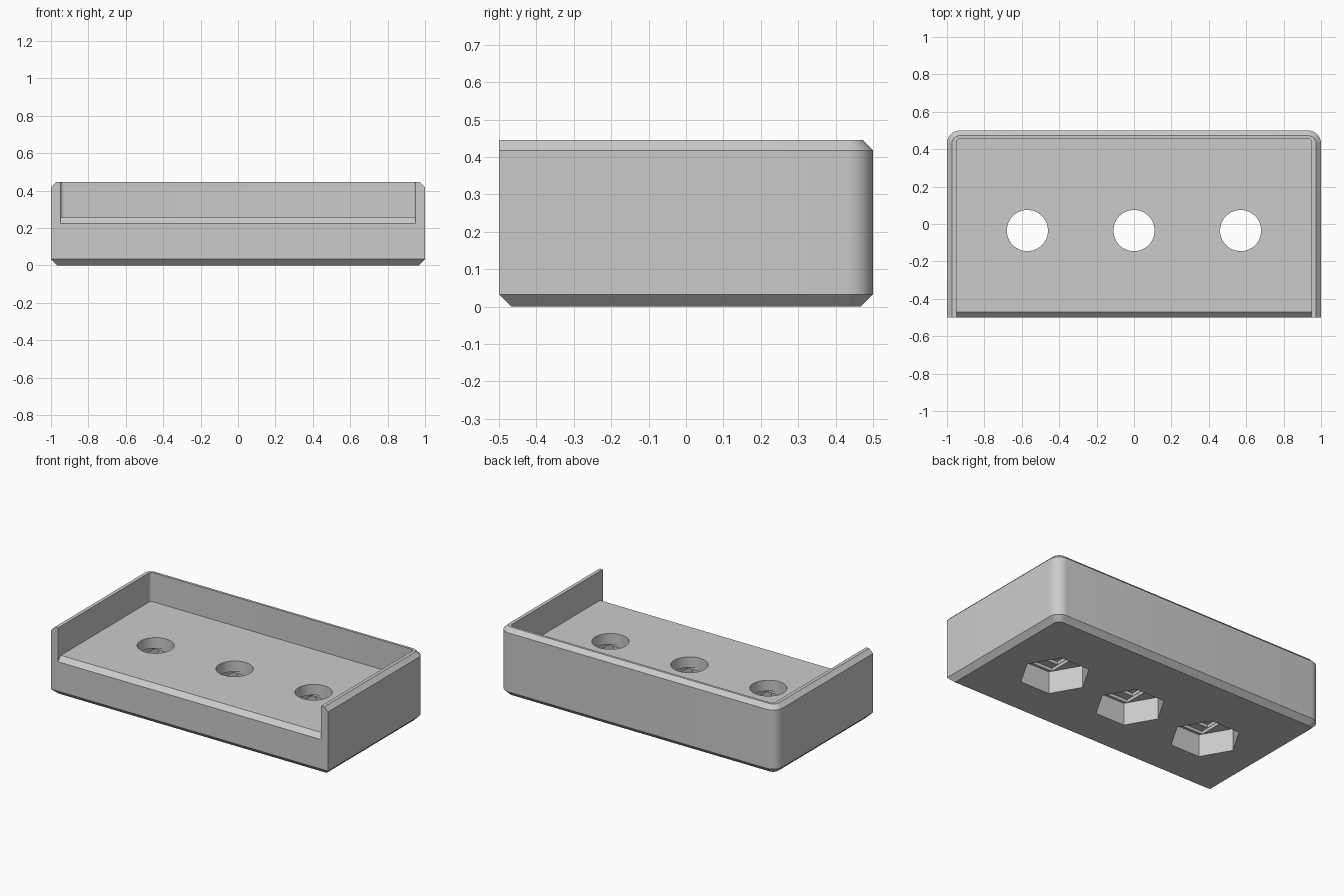
import bpy
import bmesh
import math

cube = bpy.data.objects.get("Cube")
if cube:
    bpy.data.objects.remove(cube, do_unlink=True)

grey = bpy.data.materials.new("plain_grey")
grey.use_nodes = True
colour = (0.6, 0.6, 0.6, 1)
grey.diffuse_color = colour
for node in grey.node_tree.nodes:
    if node.type == "BSDF_PRINCIPLED":
        node.inputs["Base Color"].default_value = colour


def loft(name, rings):
    """Closed solid through a stack of matching point rings."""
    bm = bmesh.new()
    loops = [[bm.verts.new(p) for p in ring] for ring in rings]
    for low, high in zip(loops, loops[1:]):
        for i in range(len(low)):
            j = (i + 1) % len(low)
            bm.faces.new((low[i], low[j], high[j], high[i]))
    bm.faces.new(loops[0][::-1])
    bm.faces.new(loops[-1])
    bmesh.ops.recalc_face_normals(bm, faces=bm.faces)
    mesh = bpy.data.meshes.new(name)
    bm.to_mesh(mesh)
    bm.free()
    mesh.materials.append(grey)
    obj = bpy.data.objects.new(name, mesh)
    bpy.context.collection.objects.link(obj)
    return obj


def outline(z, inset, front_inset, half_x=1.0, back=0.5, front=-0.5, radius=0.07, steps=10):
    """Plan outline with square front corners and rounded back corners."""
    r = radius - inset
    pts = [(-half_x + inset, front + front_inset, z), (half_x - inset, front + front_inset, z)]
    for side, start in ((1, 0), (-1, math.pi / 2)):
        for i in range(steps + 1):
            a = start + math.pi / 2 * i / steps
            pts.append((side * (half_x - radius) + r * math.cos(a),
                        back - radius + r * math.sin(a), z))
    return pts


def prism(name, sides, radius, x, y, bottom, top):
    """Upright regular prism."""
    angles = [2 * math.pi * i / sides for i in range(sides)]
    return loft(name, [[(x + radius * math.cos(a), y + radius * math.sin(a), z)
                        for a in angles] for z in (bottom, top)])


def box(name, x, y, half_x, half_y, bottom, top):
    corners = ((-1, -1), (1, -1), (1, 1), (-1, 1))
    return loft(name, [[(x + sx * half_x, y + sy * half_y, z)
                        for sx, sy in corners] for z in (bottom, top)])


def carve(target, cutter):
    """Subtract the cutter, then discard it."""
    cutter.hide_render = True
    mod = target.modifiers.new("cut", "BOOLEAN")
    mod.operation = "DIFFERENCE"
    mod.solver = "EXACT"
    mod.object = cutter
    bpy.context.view_layer.objects.active = target
    bpy.ops.object.modifier_apply(modifier=mod.name)
    bpy.data.objects.remove(cutter, do_unlink=True)


# Tray body, chamfered at the base and along the rim
tray = loft("tray_body", [
    outline(0, 0.033, 0.033),
    outline(0.033, 0, 0),
    outline(0.418, 0, 0),
    outline(0.445, 0.027, 0),
])

# Open-fronted pocket
carve(tray, loft("pocket_cutter", [
    outline(z, 0, 0, half_x=0.95, back=0.457, front=-0.6, radius=0.02, steps=4)
    for z in (0.255, 0.6)]))

# Sloped front lip
lip = ((-0.6, 0.125), (-0.4, 0.325), (-0.6, 0.4))
carve(tray, loft("lip_cutter", [[(x, y, z) for y, z in lip] for x in (-0.95, 0.95)]))

# Screw holes with hexagonal nut recesses and stepped ceilings
hole_y = -0.035
for x in (-0.57, 0, 0.57):
    carve(tray, prism("nut_cutter", 6, 0.21, x, hole_y, -0.1, 0.145))
    carve(tray, box("slot_cutter", x, hole_y, 0.114, 0.165, 0.1, 0.165))
    carve(tray, box("square_cutter", x, hole_y, 0.112, 0.112, 0.09, 0.185))
    carve(tray, prism("screw_cutter", 64, 0.11, x, hole_y, 0.08, 0.4))

# Smooth the round corners and holes, keep the hard edges
bpy.ops.object.select_all(action="DESELECT")
tray.select_set(True)
bpy.context.view_layer.objects.active = tray
bpy.ops.object.shade_smooth_by_angle(angle=math.radians(30))
